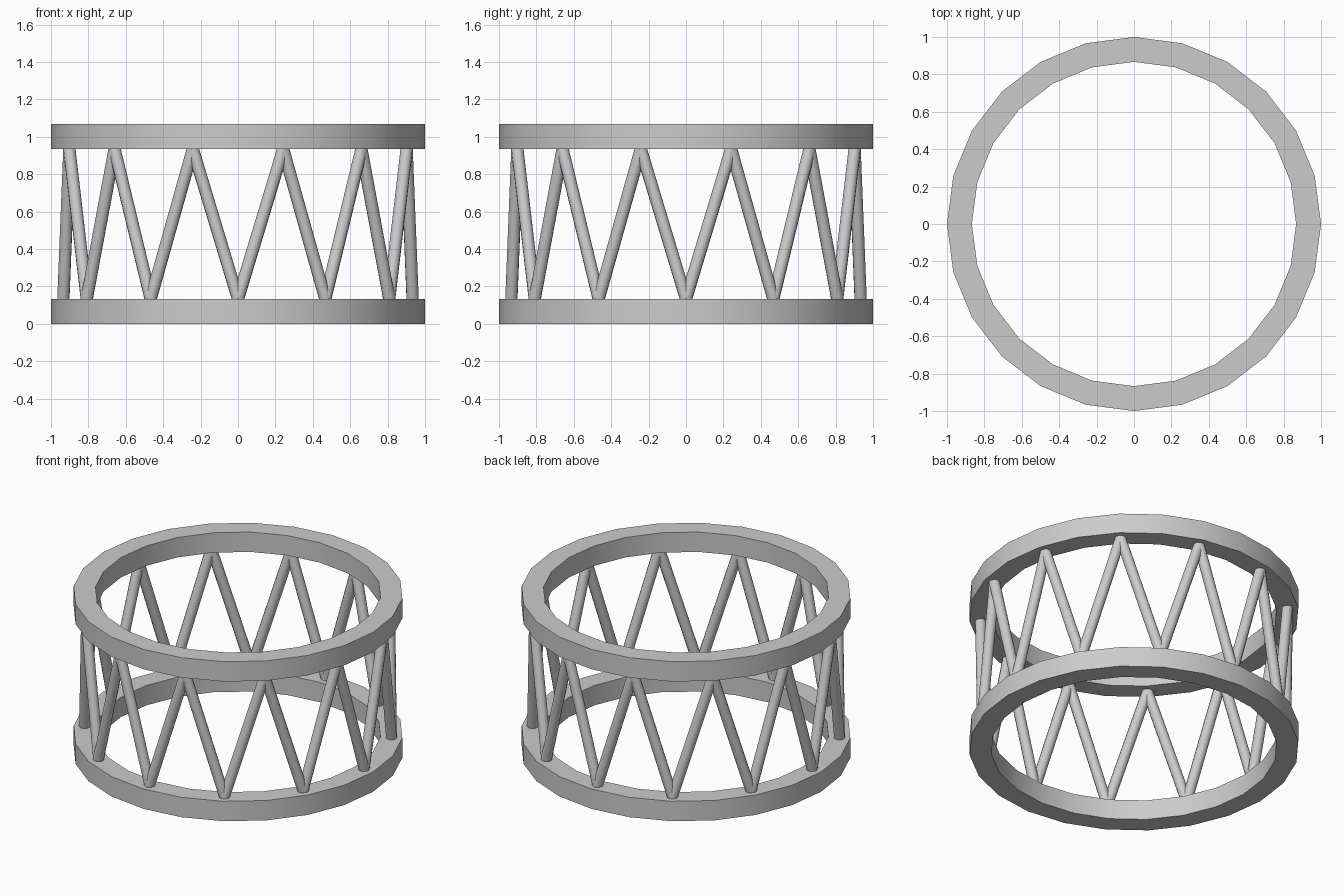
import bpy, bmesh, math
from mathutils import Vector

if "Cube" in bpy.data.objects:
    bpy.data.objects.remove(bpy.data.objects["Cube"])

N = 24                       # ring sides, also number of struts
R_OUT, R_IN = 1.0, 0.867
BAND, HEIGHT = 0.133, 1.067
R_MID = (R_OUT + R_IN) / 2
STRUT_R = 0.033


def polar(r, i, z):
    a = 2 * math.pi * i / N
    return Vector((r * math.sin(a), -r * math.cos(a), z))


def finish(ob, angle):
    bpy.ops.object.select_all(action='DESELECT')
    ob.select_set(True)
    bpy.context.view_layer.objects.active = ob
    bpy.ops.object.shade_smooth_by_angle(angle=math.radians(angle))


def ring(name, z0):
    # Rectangular section swept around the z axis
    section = [(R_IN, z0), (R_OUT, z0), (R_OUT, z0 + BAND), (R_IN, z0 + BAND)]
    bm = bmesh.new()
    loops = [[bm.verts.new(polar(r, i, z)) for r, z in section] for i in range(N)]
    for i in range(N):
        a, b = loops[i], loops[(i + 1) % N]
        for k in range(4):
            m = (k + 1) % 4
            bm.faces.new((a[k], b[k], b[m], a[m]))
    bmesh.ops.recalc_face_normals(bm, faces=bm.faces)
    me = bpy.data.meshes.new(name)
    bm.to_mesh(me)
    bm.free()
    ob = bpy.data.objects.new(name, me)
    bpy.context.collection.objects.link(ob)
    finish(ob, 30)


def strut(name, a, b):
    d = b - a
    bpy.ops.mesh.primitive_cylinder_add(
        vertices=12, radius=STRUT_R, depth=d.length, location=(a + b) / 2,
        rotation=d.to_track_quat('Z', 'Y').to_euler())
    ob = bpy.context.object
    ob.name = name
    finish(ob, 40)


# Bottom and top bands
ring("bottom_ring", 0)
ring("top_ring", HEIGHT - BAND)

# Zigzag struts: even nodes on the bottom band, odd nodes on the top band
z_node = (BAND, HEIGHT - BAND)
for i in range(N):
    strut(f"strut_{i + 1:02d}", polar(R_MID, i, z_node[i % 2]),
          polar(R_MID, i + 1, z_node[(i + 1) % 2]))
